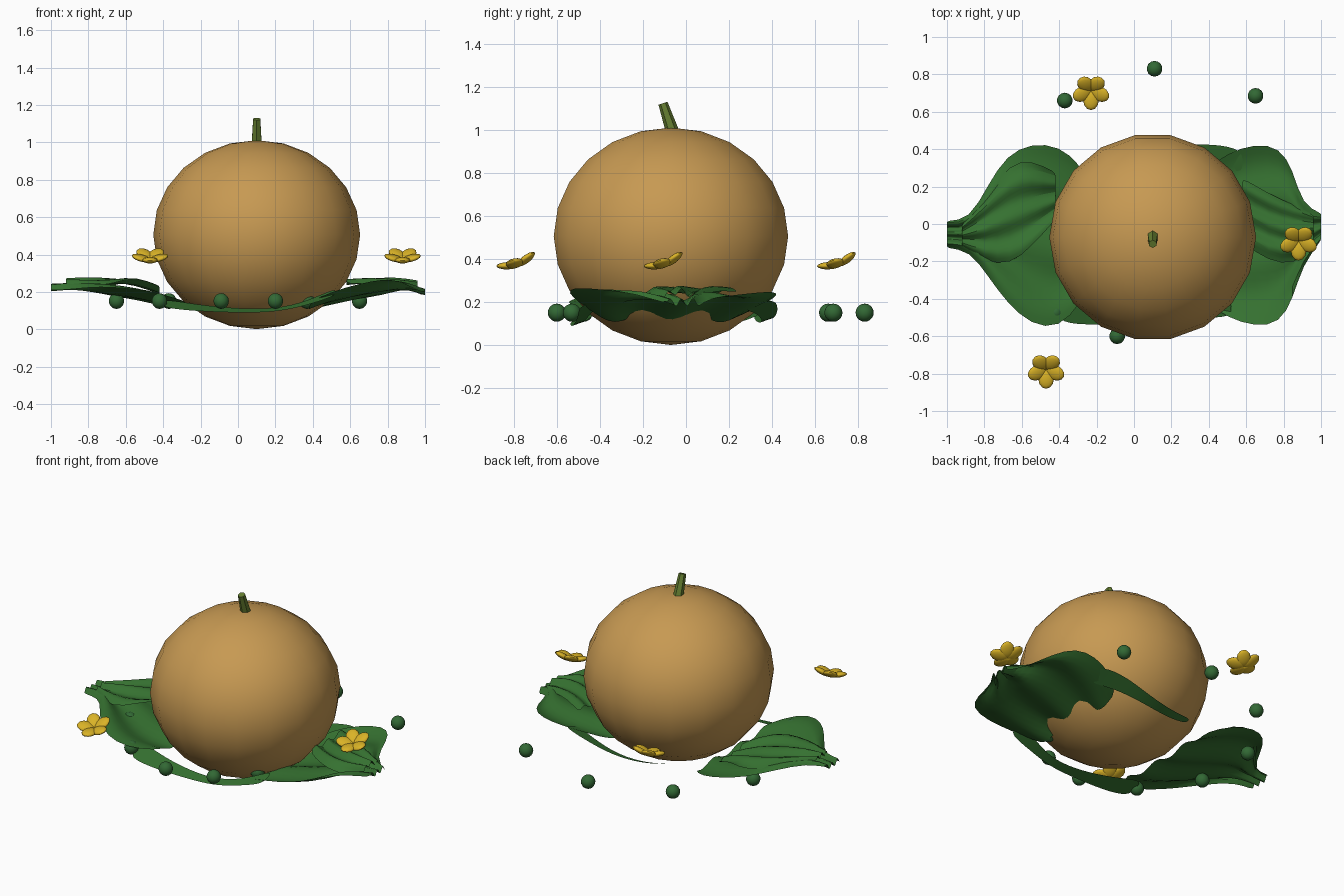
import bpy, bmesh, math
from mathutils import Matrix, Vector

if "Cube" in bpy.data.objects:
    bpy.data.objects.remove(bpy.data.objects["Cube"])

def mat(name, rgb):
    m = bpy.data.materials.new(name)
    m.diffuse_color = (*rgb, 1)
    m.use_nodes = True
    m.node_tree.nodes["Principled BSDF"].inputs["Base Color"].default_value = m.diffuse_color
    return m

SKIN = mat("tan_skin", (0.57, 0.32, 0.085))
LEAF = mat("leaf_green", (0.036, 0.165, 0.03))
BEAD = mat("bead_green", (0.032, 0.14, 0.035))
STEM = mat("olive_stem", (0.13, 0.21, 0.03))
PETAL = mat("petal_yellow", (0.70, 0.45, 0.02))

def make(name, bm, material, angle=60):
    me = bpy.data.meshes.new(name)
    bmesh.ops.recalc_face_normals(bm, faces=bm.faces)
    bm.to_mesh(me)
    bm.free()
    me.materials.append(material)
    ob = bpy.data.objects.new(name, me)
    bpy.context.collection.objects.link(ob)
    bpy.ops.object.select_all(action='DESELECT')
    ob.select_set(True)
    bpy.context.view_layer.objects.active = ob
    bpy.ops.object.shade_smooth_by_angle(angle=math.radians(angle))
    return ob

def sheet(bm, grid):
    rows = [[bm.verts.new(p) for p in row] for row in grid]
    for a, b in zip(rows, rows[1:]):
        for i in range(len(a) - 1):
            bm.faces.new((a[i], a[i + 1], b[i + 1], b[i]))
    return rows

def subdivide(ob, levels):
    s = ob.modifiers.new("smooth", 'SUBSURF')
    s.levels = s.render_levels = levels

# Round fruit: 18 segments, 12 rings, a vertex on the x axis
bm = bmesh.new()
R, H, N = 0.553, 0.505, 18
rings = [[(0.1 + R * math.cos(t) * math.cos(a), -0.07 + R * math.cos(t) * math.sin(a),
           0.507 + H * math.sin(t)) for a in [2 * math.pi * i / N for i in range(N + 1)]]
         for t in [math.radians(-90 + 15 * j) for j in range(13)]]
sheet(bm, rings)
bmesh.ops.remove_doubles(bm, verts=bm.verts, dist=1e-4)
make("round_fruit", bm, SKIN)

# Tapered, leaning stem
bm = bmesh.new()
base, top = Vector((0.1, -0.062, 0.99)), Vector((0.1, -0.107, 1.125))
d = top - base
rot = d.to_track_quat('Z', 'Y').to_matrix().to_4x4()
bmesh.ops.create_cone(bm, cap_ends=True, segments=6, radius1=0.031, radius2=0.022,
                      depth=d.length, matrix=Matrix.Translation((base + top) / 2) @ rot)
make("stem", bm, STEM, 35)

# Ring of beads
beads = [(-0.37, 0.66), (0.11, 0.83), (0.65, 0.685), (-0.65, 0.25), (-0.65, -0.16),
         (-0.42, -0.475), (-0.09, -0.6), (0.2, -0.53), (0.37, -0.33)]
for x, y in beads:
    bm = bmesh.new()
    bmesh.ops.create_uvsphere(bm, u_segments=14, v_segments=10, radius=0.042,
                              matrix=Matrix.Translation((x, y, 0.152)))
    make("bead", bm, BEAD)

# Five-petalled cupped flowers tipped toward the front
for x, y in [(-0.47, -0.775), (0.88, -0.09), (-0.23, 0.715)]:
    bm = bmesh.new()
    tilt = Matrix.Translation((x, y, 0.372)) @ Matrix.Rotation(math.radians(20), 4, 'X')
    for k in range(5):
        m = (tilt @ Matrix.Rotation(math.radians(-90 + 72 * k), 4, 'Z')
             @ Matrix.Rotation(math.radians(-18), 4, 'Y')
             @ Matrix.Translation((0.052, 0, 0)) @ Matrix.Diagonal((0.054, 0.042, 0.017, 1)))
        bmesh.ops.create_uvsphere(bm, u_segments=12, v_segments=8, radius=1, matrix=m)
    make("flower", bm, PETAL)

# Crumpled leaves: rows of (x, y low, y high, z middle, z edge)
def leaf(name, rows, wave, phase):
    grid = []
    for j, (x, lo, hi, zm, ze) in enumerate(rows):
        row = []
        for i in range(13):
            v = i / 12 * 2 - 1
            z = zm + (ze - zm) * abs(v) ** 1.6 + wave * math.sin(9 * v + phase + 0.5 * j)
            row.append((x, lo + (hi - lo) * (v + 1) / 2, z))
        grid.append(row)
    bm = bmesh.new()
    sheet(bm, grid)
    subdivide(make(name, bm, LEAF), 1)

leaf("left_leaf", [(-1.0, -0.13, 0.02, 0.22, 0.23), (-0.88, -0.14, 0.02, 0.23, 0.24),
                   (-0.78, -0.28, 0.21, 0.21, 0.25), (-0.68, -0.42, 0.37, 0.19, 0.24),
                   (-0.55, -0.54, 0.43, 0.17, 0.22), (-0.40, -0.56, 0.42, 0.14, 0.18),
                   (-0.28, -0.42, 0.31, 0.12, 0.13)], 0.025, 0.6)
leaf("right_leaf", [(1.0, -0.09, 0.06, 0.20, 0.20), (0.90, -0.22, 0.10, 0.23, 0.24),
                    (0.85, -0.40, 0.29, 0.22, 0.25), (0.78, -0.53, 0.41, 0.20, 0.25),
                    (0.65, -0.55, 0.43, 0.18, 0.22), (0.50, -0.50, 0.38, 0.15, 0.18),
                    (0.38, -0.42, 0.29, 0.12, 0.13)], 0.025, 2.2)
# Folded-over upper layers
leaf("left_fold", [(-0.92, -0.12, 0.0, 0.26, 0.25), (-0.80, -0.2, 0.14, 0.27, 0.24),
                   (-0.66, -0.22, 0.33, 0.26, 0.25), (-0.55, -0.12, 0.34, 0.25, 0.28),
                   (-0.42, 0.02, 0.28, 0.20, 0.22)], 0.02, 1.5)
leaf("right_fold", [(0.96, -0.12, 0.05, 0.25, 0.22), (0.86, -0.22, 0.1, 0.27, 0.24),
                    (0.72, -0.2, 0.16, 0.26, 0.27), (0.58, -0.1, 0.25, 0.25, 0.26)], 0.02, 0.0)

# Ribbon-like leaf stalks that wrap under the fruit
def stalk(name, pts):
    grid = [[(x, y - w, z - w * 0.35), (x, y, z), (x, y + w, z + w * 0.35)]
            for x, y, z, w in pts]
    bm = bmesh.new()
    sheet(bm, grid)
    subdivide(make(name, bm, LEAF), 2)

stalk("back_stalk", [(0.58, 0.33, 0.19, 0.07), (0.42, 0.38, 0.17, 0.05), (0.22, 0.39, 0.12, 0.03),
                     (0.02, 0.36, 0.11, 0.025), (-0.13, 0.33, 0.14, 0.02)])
stalk("front_stalk", [(-0.40, -0.46, 0.14, 0.07), (-0.22, -0.49, 0.115, 0.05),
                      (0.0, -0.50, 0.10, 0.03), (0.2, -0.50, 0.10, 0.025),
                      (0.37, -0.47, 0.14, 0.03), (0.52, -0.44, 0.2, 0.06)])
